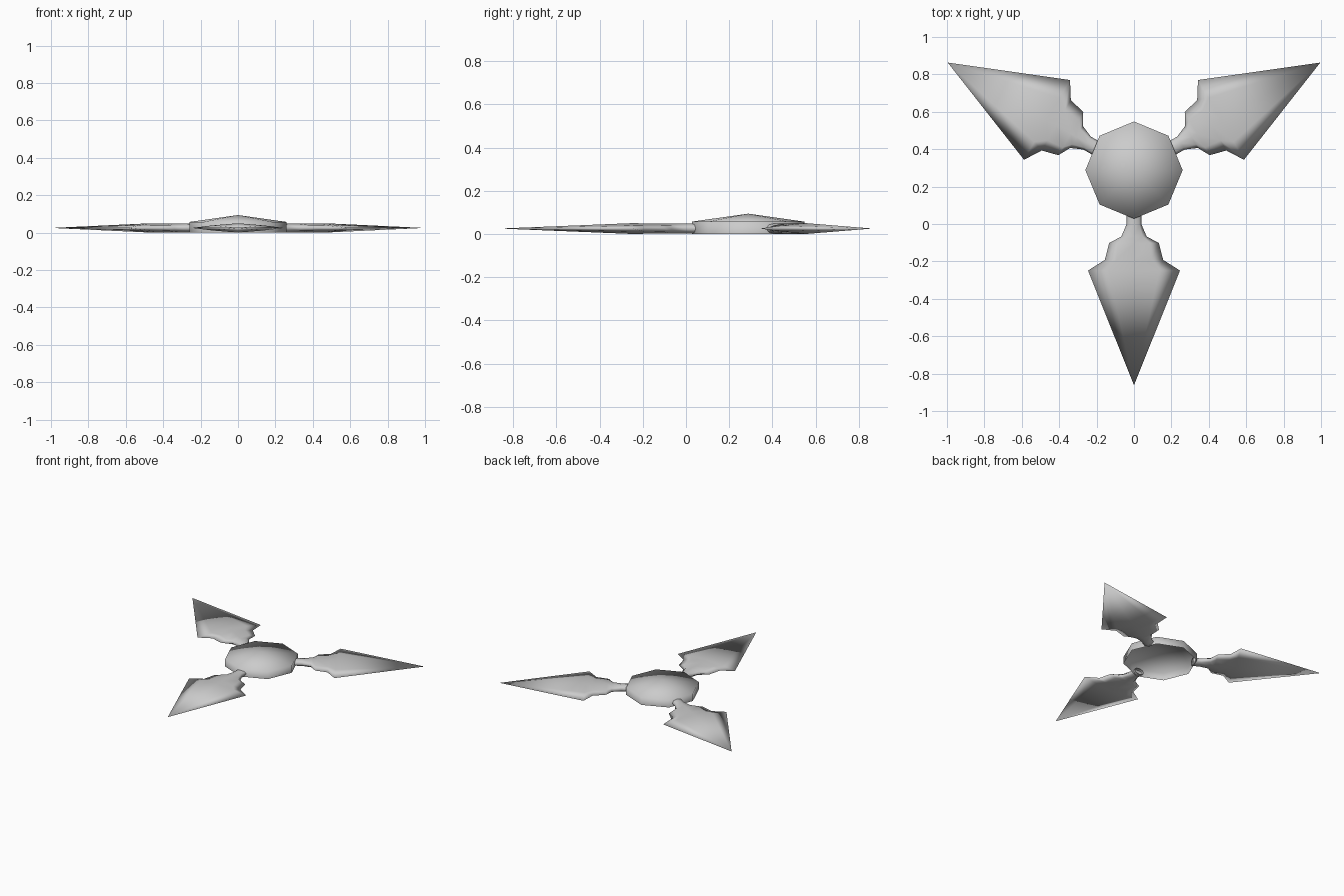
import bpy, bmesh, math
from mathutils import Matrix

cube = bpy.data.objects.get("Cube")
if cube:
    bpy.data.objects.remove(cube, do_unlink=True)

HUB_Y = 0.288
MID_Z = 0.025

metal = bpy.data.materials.new("grey metal")
metal.use_nodes = True
metal.diffuse_color = (0.6, 0.6, 0.6, 1)
metal.node_tree.nodes["Principled BSDF"].inputs["Base Color"].default_value = (0.6, 0.6, 0.6, 1)


def finish(name, bm):
    """Turn a bmesh into a fully smooth object with the metal material."""
    mesh = bpy.data.meshes.new(name)
    bm.to_mesh(mesh)
    bm.free()
    mesh.materials.append(metal)
    for poly in mesh.polygons:
        poly.use_smooth = True
    obj = bpy.data.objects.new(name, mesh)
    bpy.context.collection.objects.link(obj)
    return obj


def bridge(bm, a, b):
    for i in range(len(a)):
        j = (i + 1) % len(a)
        bm.faces.new((a[i], a[j], b[j], b[i]))


def fan(bm, ring, tip):
    for i in range(len(ring)):
        bm.faces.new((ring[i], ring[(i + 1) % len(ring)], tip))


# Hub: eight-sided cap with a low pyramid top, hollow underneath
bm = bmesh.new()
rings = []
for z in (0.0, 0.057):
    rings.append([bm.verts.new((0.26 * math.cos(i * math.pi / 4),
                                HUB_Y + 0.26 * math.sin(i * math.pi / 4), z))
                  for i in range(8)])
bridge(bm, *rings)
fan(bm, rings[1], bm.verts.new((0, HUB_Y, 0.094)))
finish("hub", bm)

# Blade sections: distance from hub, half width, half height, roundness
SECTIONS = [
    (0.23, 0.040, 0.024, 0.71),
    (0.29, 0.040, 0.024, 0.71),
    (0.355, 0.068, 0.024, 0.68),
    (0.39, 0.133, 0.024, 0.64),
    (0.48, 0.156, 0.024, 0.60),
    (0.537, 0.246, 0.025, 0.55),
]
TIP = 1.15


def blade(name, turn):
    """Handle swelling into a stepped shoulder and a long point."""
    bm = bmesh.new()
    rings = []
    for r, w, h, k in SECTIONS:
        outline = [(1, 0), (k, k), (0, 1), (-k, k), (-1, 0), (-k, -k), (0, -1), (k, -k)]
        rings.append([bm.verts.new((w * x, -r, MID_Z + h * z)) for x, z in outline])
    for a, b in zip(rings, rings[1:]):
        bridge(bm, a, b)
    fan(bm, rings[-1], bm.verts.new((0, -TIP, MID_Z)))
    bmesh.ops.recalc_face_normals(bm, faces=bm.faces)
    # Make sure the top faces point up
    if sum(f.normal.z * (f.calc_center_median().z - MID_Z) for f in bm.faces) < 0:
        bmesh.ops.reverse_faces(bm, faces=bm.faces)
    bm.transform(Matrix.Translation((0, HUB_Y, 0)) @ Matrix.Rotation(turn, 4, "Z"))
    finish(name, bm)


for i, name in enumerate(("front_blade", "left_blade", "right_blade")):
    blade(name, i * math.tau / 3)
